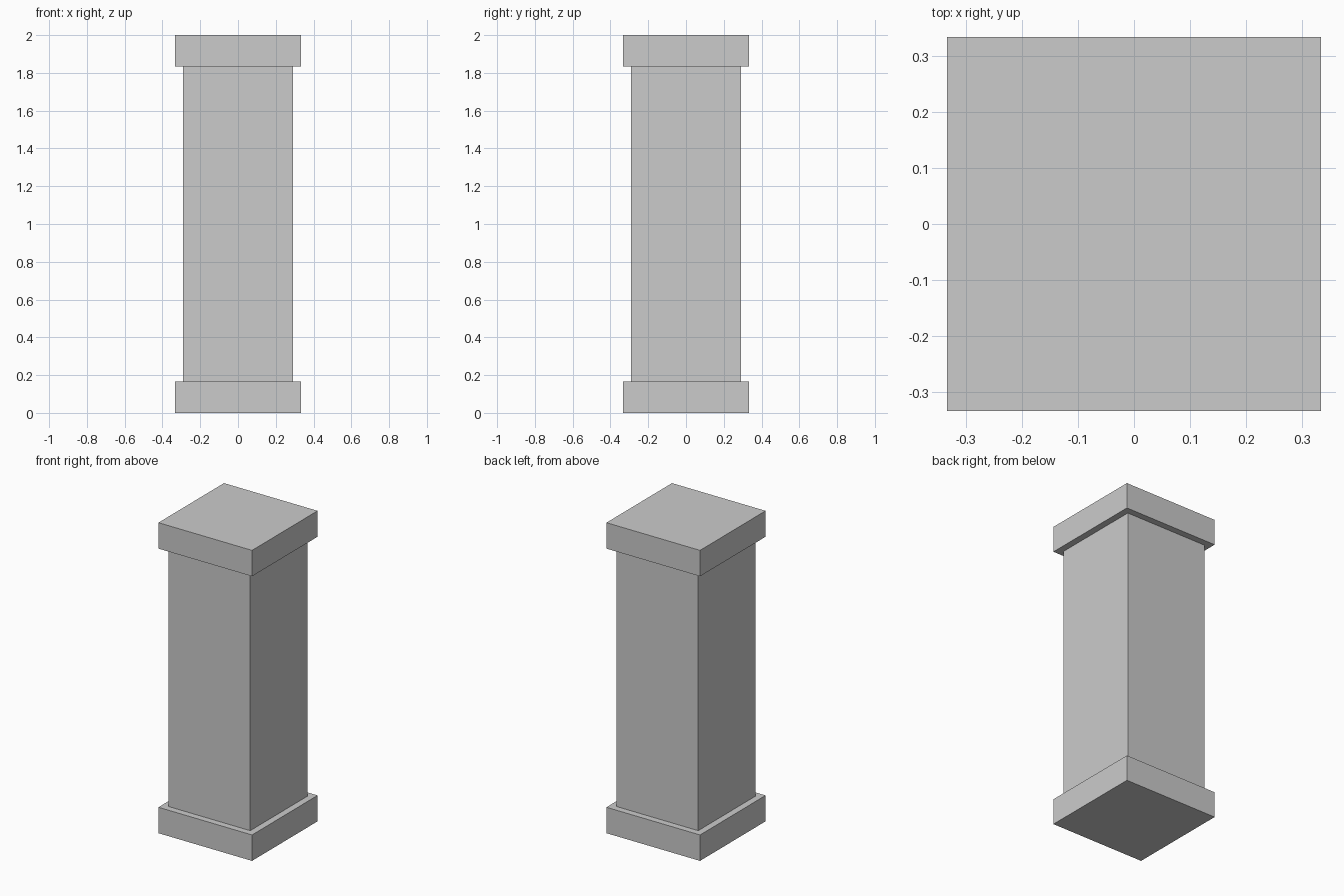
import bpy

if "Cube" in bpy.data.objects:
    bpy.data.objects.remove(bpy.data.objects["Cube"])

HEIGHT = 2.0
SLAB_WIDTH, SLAB_HEIGHT = 0.667, 0.167
SHAFT_WIDTH = 0.582


def square_block(name, width, z_low, z_high):
    bpy.ops.mesh.primitive_cube_add(size=1, location=(0, 0, (z_low + z_high) / 2))
    block = bpy.context.object
    block.name = name
    block.scale = (width, width, z_high - z_low)
    bpy.ops.object.transform_apply(location=False, rotation=False, scale=True)
    return block


# Plinth, shaft and matching capital
square_block("base_slab", SLAB_WIDTH, 0, SLAB_HEIGHT)
square_block("pillar_shaft", SHAFT_WIDTH, SLAB_HEIGHT, HEIGHT - SLAB_HEIGHT)
square_block("top_slab", SLAB_WIDTH, HEIGHT - SLAB_HEIGHT, HEIGHT)
